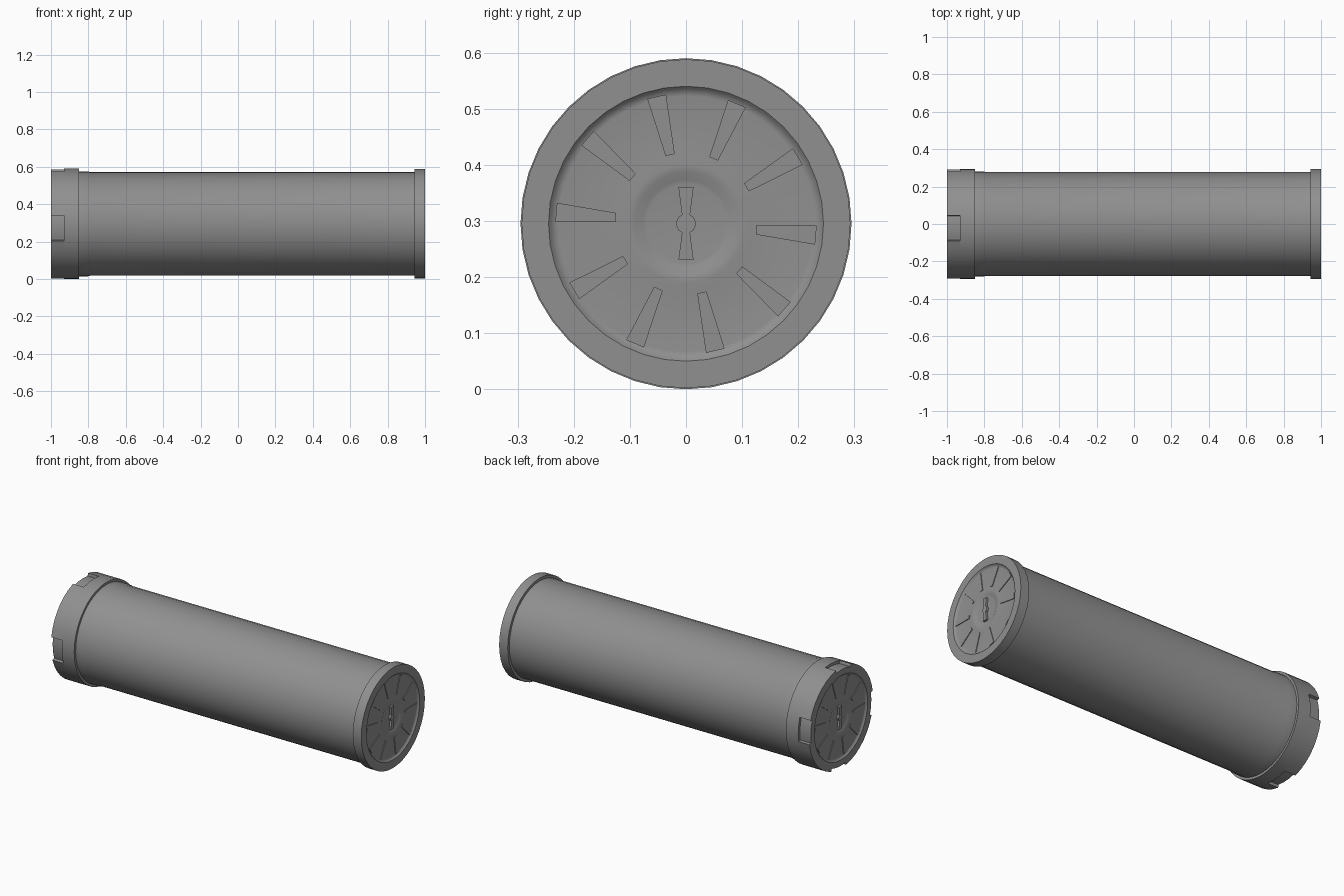
import bpy, bmesh
from math import radians, degrees, cos, sin, atan2, pi
from mathutils import Vector

cube = bpy.data.objects.get("Cube")
if cube:
    bpy.data.objects.remove(cube, do_unlink=True)

R = 0.295        # axis height, also the collar radius
SEGMENTS = 40

metal = bpy.data.materials.new("dull grey metal")
metal.use_nodes = True
GREY = (0.28, 0.28, 0.28, 1)
metal.diffuse_color = GREY
metal.node_tree.nodes["Principled BSDF"].inputs["Base Color"].default_value = GREY


def finish(name, bm, side=1):
    """Turn a bmesh into a smooth object; side -1 turns it to the other end."""
    bmesh.ops.recalc_face_normals(bm, faces=bm.faces)
    for v in bm.verts:
        v.co = Vector((side * v.co.x, side * v.co.y, v.co.z + R))
    mesh = bpy.data.meshes.new(name)
    bm.to_mesh(mesh)
    bm.free()
    mesh.materials.append(metal)
    for p in mesh.polygons:
        p.use_smooth = True
    mesh.set_sharp_from_angle(angle=radians(35))
    obj = bpy.data.objects.new(name, mesh)
    bpy.context.collection.objects.link(obj)
    return obj


def lathe(profile, closed=False):
    """Spin (x, radius) points around the x axis."""
    bm = bmesh.new()
    verts = [bm.verts.new((x, r, 0)) for x, r in profile]
    edges = [bm.edges.new(pair) for pair in zip(verts, verts[1:])]
    if closed:
        edges.append(bm.edges.new((verts[-1], verts[0])))
    bmesh.ops.spin(bm, geom=verts + edges, cent=(0, 0, 0), axis=(1, 0, 0),
                   angle=2 * pi, steps=SEGMENTS, use_duplicate=False)
    bmesh.ops.remove_doubles(bm, verts=bm.verts, dist=0.0002)
    return bm


def prism(bm, outline, x0, x1):
    """Extrude a (y, z) outline along x."""
    face = bm.faces.new([bm.verts.new((x0, y, z)) for y, z in outline])
    geom = bmesh.ops.extrude_face_region(bm, geom=[face], use_keep_orig=True)["geom"]
    for v in geom:
        if isinstance(v, bmesh.types.BMVert):
            v.co.x = x1


def polar(r, a):
    return r * cos(radians(a)), r * sin(radians(a))


# Tube with a shallow bead next to the collar
finish("tube", lathe([(-0.87, 0.281), (-0.805, 0.281), (-0.79, 0.277), (0.96, 0.277)]))

# Collar ring, with four notches left between its raised teeth
bm = lathe([(-0.93, R), (-0.85, R), (-0.85, 0.27), (-0.93, 0.27)], closed=True)
teeth = []
for f in bm.faces:
    c = f.calc_center_median()
    angle = degrees(atan2(c.z, c.y))
    if c.x < -0.929 and (angle + 9) % 90 > 27:
        teeth.append(f)
geom = bmesh.ops.extrude_face_region(bm, geom=teeth)["geom"]
bmesh.ops.translate(bm, vec=(-0.07, 0, 0),
                    verts=[g for g in geom if isinstance(g, bmesh.types.BMVert)])
finish("notched_collar", bm)

# End caps: dished disc, ten radial ribs and a turn key
arc = range(114, 247, 22)
key = ([(0.0135, 0.065), (-0.0135, 0.065)] + [polar(0.0175, a) for a in arc]
       + [(-0.0135, -0.065), (0.0135, -0.065)] + [polar(0.0175, a + 180) for a in arc])

for side, name, rim, back in ((1, "plain", 0.293, 0.945), (-1, "notched", 0.279, 0.92)):
    disc = [(back, 0.26), (back, rim), (1, rim), (1, 0.245), (0.996, 0.241),
            (0.991, 0.235), (0.99, 0.228), (0.99, 0.12), (0.992, 0.105),
            (0.991, 0.092), (0.985, 0.078), (0.984, 0.07), (0.984, 0)]
    finish(name + "_end_cap", lathe(disc), side)

    bm = bmesh.new()
    for i in range(10):
        a = i * 36 - 5
        prism(bm, [polar(0.126, a - 3.8), polar(0.233, a - 4.2),
                   polar(0.233, a + 4.2), polar(0.126, a + 3.8)], 0.986, 0.994)
    finish(name + "_end_ribs", bm, side)

    bm = bmesh.new()
    prism(bm, key, 0.98, 0.996)
    finish(name + "_end_key", bm, side)
